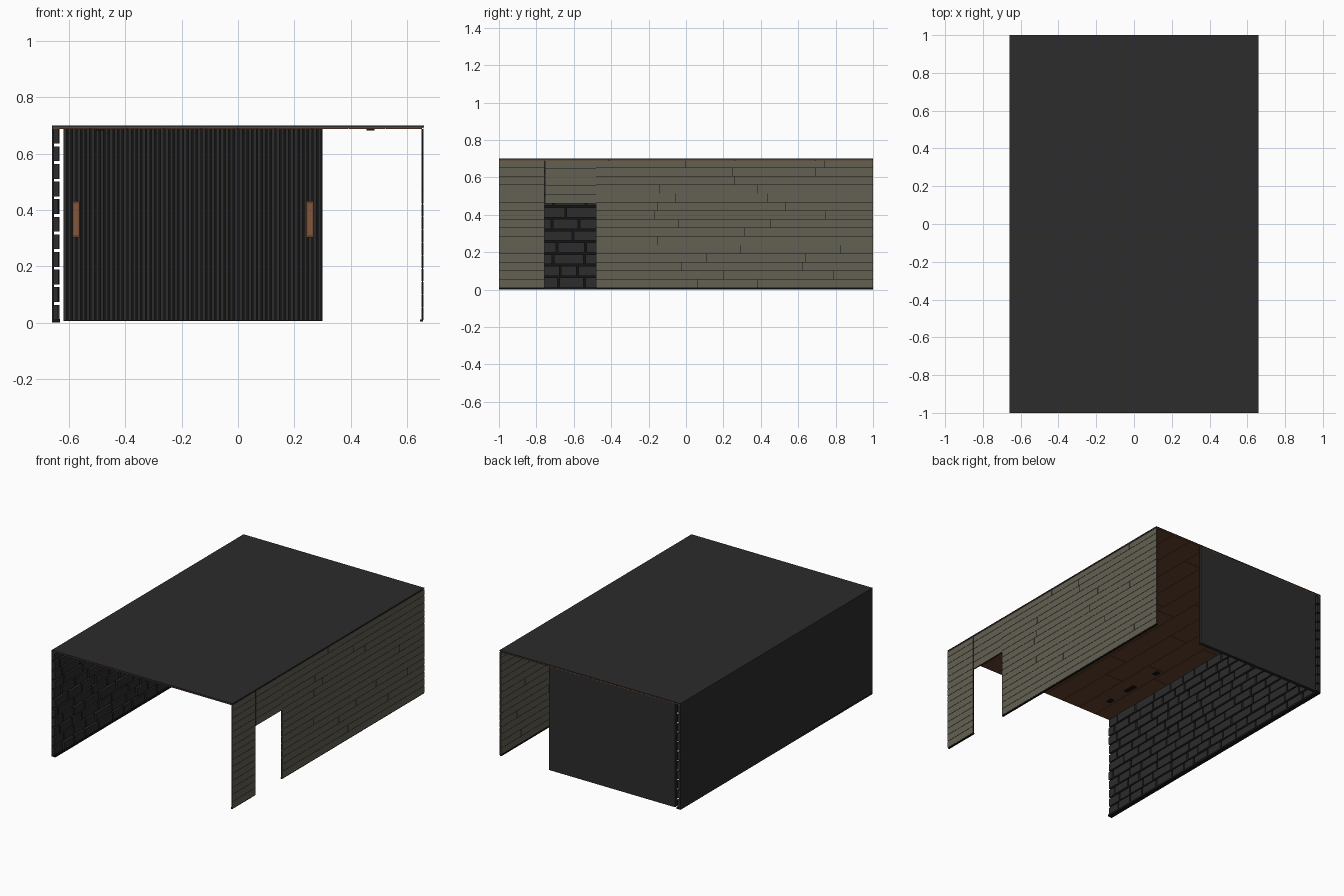
import bpy, bmesh, random
from mathutils import Vector

random.seed(7)
cube = bpy.data.objects.get("Cube")
if cube:
    bpy.data.objects.remove(cube, do_unlink=True)


def material(name, rgb):
    m = bpy.data.materials.new(name)
    m.use_nodes = True
    m.diffuse_color = (*rgb, 1)
    m.node_tree.nodes["Principled BSDF"].inputs["Base Color"].default_value = (*rgb, 1)
    return m


CHARCOAL = material("charcoal", (0.025, 0.025, 0.025))
BLACK = material("near black", (0.007, 0.007, 0.007))
TAUPE = material("taupe board", (0.125, 0.115, 0.085))
BROWN = material("ceiling wood", (0.13, 0.055, 0.026))
TAN = material("lamp wood", (0.22, 0.095, 0.045))


def boxes(name, spans, mat):
    """One object made of boxes, each given as (x range, y range, z range)."""
    bm = bmesh.new()
    for span in spans:
        low, high = (Vector(c) for c in zip(*span))
        for v in bmesh.ops.create_cube(bm, size=1)["verts"]:
            v.co = Vector([(a + b) / 2 + c * (b - a) for a, b, c in zip(low, high, v.co)])
    mesh = bpy.data.meshes.new(name)
    bm.to_mesh(mesh)
    bm.free()
    mesh.materials.append(mat)
    obj = bpy.data.objects.new(name, mesh)
    bpy.context.collection.objects.link(obj)
    return obj


def pieces(start, end, shortest, longest, gap):
    """Split a run into random lengths with gaps between them."""
    out, a = [], start
    while a < end:
        b = a + random.uniform(shortest, longest)
        if end - b < shortest / 2:
            b = end + gap
        out.append((a, b - gap))
        a = b
    return out


X, Y, TOP = 0.66, 1.0, 0.70
CEILING = 0.688

# Roof sheet with a boarded wooden ceiling beneath it
boxes("roof", [((-X, X), (-Y, Y), (0.695, TOP))], CHARCOAL)
boxes("ceiling_backing", [((-X + 0.004, X - 0.002), (-Y + 0.002, Y - 0.002), (0.692, 0.695))], BROWN)
BOARDS = 10
pitch = (2 * X - 0.008) / BOARDS
planks = []
for i in range(BOARDS):
    x = -X + 0.004 + i * pitch
    for run in pieces(-Y + 0.001, Y - 0.001, 0.4, 0.9, 0.002):
        planks.append(((x, x + pitch - 0.002), run, (CEILING, 0.692)))
boxes("ceiling_boards", planks, BROWN)

# Small dark ceiling fittings in two rows
fittings = []
for x in (-0.49, 0.47):
    for y, half in ((-0.81, 0.02), (-0.62, 0.042), (-0.37, 0.02)):
        fittings.append(((x - 0.014, x + 0.014), (y - half, y + half), (0.682, CEILING)))
boxes("ceiling_fittings", fittings, BLACK)

# Boarded side wall in three sections around the doorway
DOOR_FRONT, DOOR_BACK, DOOR_TOP = -0.757, -0.48, 0.46
sections = [
    (-Y + 0.001, DOOR_FRONT, 0.006, 15),
    (DOOR_FRONT + 0.003, DOOR_BACK, DOOR_TOP, 5),
    (DOOR_BACK, Y - 0.001, 0.006, 15),
]
core, boards = [], []
for front, back, bottom, rows in sections:
    core.append(((0.6525, 0.6575), (front, back), (bottom, CEILING)))
    low = max(bottom, 0.01)
    step = (TOP - 0.002 - low) / rows
    for r in range(rows):
        z = low + r * step
        height = (z, min(z + step - 0.0022, CEILING + 0.001))
        for run in pieces(front, back, 0.3, 0.8, 0.0025):
            boards.append(((0.6575, 0.659), run, height))
            boards.append(((0.651, 0.6525), run, height))
boxes("side_wall_core", core, BLACK)
boxes("side_wall_boards", boards, TAUPE)
boxes("side_wall_foot", [((0.647, 0.6575), (a, b), (0.004, 0.012))
                         for a, b, z, n in (sections[0], sections[2])], BLACK)

# Brick wall: outer sheet, dark mortar, staggered bricks inside
boxes("brick_wall_sheet", [((-X, -0.656), (-Y, Y), (0.004, 0.695))], CHARCOAL)
boxes("mortar", [((-0.656, -0.654), (-Y + 0.001, Y - 0.001), (0.006, 0.69))], BLACK)
COURSE = 0.0625
bricks = []
for r in range(11):
    z = 0.006 + r * COURSE
    first = -Y + 0.001 - random.uniform(0, 0.08)
    for a, b in pieces(first, Y - 0.001, 0.09, 0.19, 0.01):
        depth = random.uniform(-0.639, -0.634)
        a = max(a, -Y + 0.001)
        if b - a > 0.015:
            bricks.append(((-0.654, depth), (a, b), (z + 0.005, min(z + COURSE - 0.005, CEILING))))
boxes("bricks", bricks, CHARCOAL)
boxes("brick_wall_foot", [((-X, -0.632), (-Y, Y), (0, 0.014))], BLACK)

# Back wall with vertical slats on its inner face
LEFT, RIGHT = -0.62, 0.30
boxes("back_wall", [((LEFT, RIGHT), (0.988, 0.999), (0.006, 0.692))], CHARCOAL)
boxes("slat_shadow_gap", [((LEFT + 0.001, RIGHT - 0.001), (0.985, 0.988), (0.008, CEILING))], BLACK)
SLATS = 56
pitch = (RIGHT - LEFT) / SLATS
boxes("slats", [((LEFT + i * pitch, LEFT + i * pitch + 0.0115), (0.973, 0.985), (0.008, CEILING))
                for i in range(SLATS)], CHARCOAL)

# Wooden wall lamps near both ends of the slats
for side, x in (("right", -0.575), ("left", 0.255)):
    boxes(side + "_lamp_body", [((x - 0.013, x + 0.013), (0.952, 0.973), (0.303, 0.432))], BROWN)
    boxes(side + "_lamp_face", [((x - 0.009, x + 0.009), (0.948, 0.952), (0.311, 0.424))], TAN)
